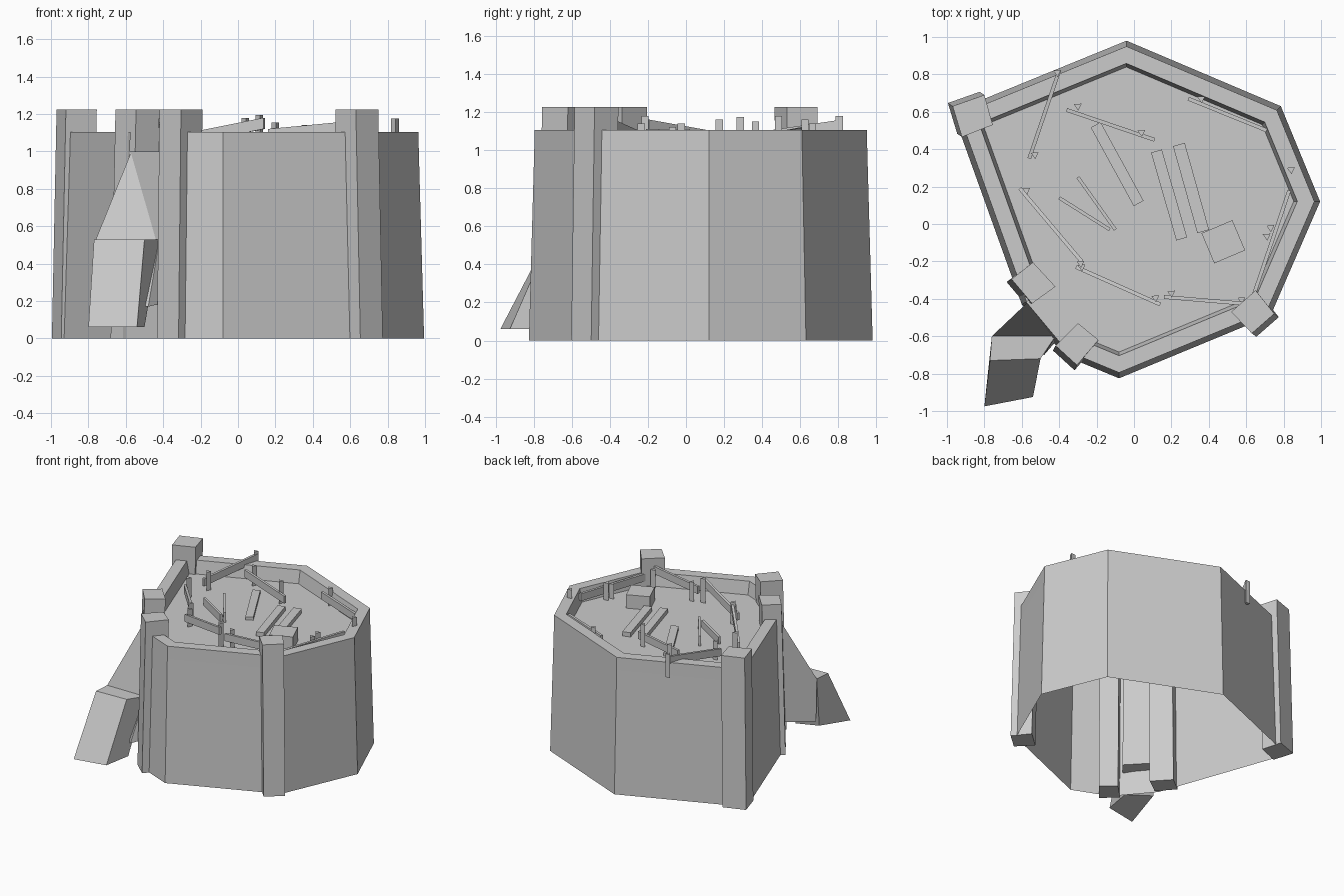
import bpy, bmesh, math
from mathutils import Vector

if "Cube" in bpy.data.objects:
    bpy.data.objects.remove(bpy.data.objects["Cube"])

stone = bpy.data.materials.new("grey stone")
stone.diffuse_color = (0.6, 0.6, 0.6, 1)
stone.use_nodes = True
stone.node_tree.nodes["Principled BSDF"].inputs["Base Color"].default_value = stone.diffuse_color


def add_mesh(name, verts, faces, fix=True):
    me = bpy.data.meshes.new(name)
    me.from_pydata([tuple(v) for v in verts], [], faces)
    if fix:
        bm = bmesh.new()
        bm.from_mesh(me)
        bmesh.ops.recalc_face_normals(bm, faces=bm.faces)
        bm.to_mesh(me)
        bm.free()
    ob = bpy.data.objects.new(name, me)
    bpy.context.collection.objects.link(ob)
    me.materials.append(stone)
    return ob


def loft(name, low, high):
    """Closed solid between two loops of 3D points."""
    n = len(low)
    faces = [tuple(range(n))[::-1], tuple(range(n, 2 * n))]
    faces += [(i, (i + 1) % n, n + (i + 1) % n, n + i) for i in range(n)]
    return add_mesh(name, list(low) + list(high), faces)


def inset(poly, d):
    """Offset a clockwise outline inward by d."""
    out, n = [], len(poly)
    for i in range(n):
        p, a, b = Vector(poly[i]), Vector(poly[i - 1]), Vector(poly[(i + 1) % n])
        e1, e2 = (p - a).normalized(), (b - p).normalized()
        n1, n2 = Vector((e1.y, -e1.x)), Vector((e2.y, -e2.x))
        m = (n1 + n2).normalized()
        out.append(p + m * d / m.dot(n1))
    return out


def at(pts, z):
    return [(p[0], p[1], z) for p in pts]


FLOOR, RIM, TOP = 1.0, 1.105, 1.225

# Curtain wall: open underneath, leaning outer face, rim, inner face and floor
outline = [(-0.04, 0.98), (0.785, 0.63), (0.995, 0.12), (0.73, -0.49),
           (-0.08, -0.825), (-0.37, -0.705), (-0.6, -0.43), (-0.97, 0.6)]
GATE = 5
n = len(outline)
rings = [at(outline, 0), at(inset(outline, 0.026), FLOOR), at(inset(outline, 0.028), RIM),
         at(inset(outline, 0.112), RIM), at(inset(outline, 0.13), FLOOR)]
verts = [v for r in rings for v in r]
faces = [tuple(range(4 * n, 5 * n))[::-1]]
for i in range(n):
    j = (i + 1) % n
    for k in range(4):
        if i == GATE and k > 0:
            continue
        faces.append((k * n + i, (k + 1) * n + i, (k + 1) * n + j, k * n + j))
faces.append((n + GATE, 4 * n + GATE, 4 * n + GATE + 1, n + GATE + 1))
add_mesh("curtain_wall", verts, faces, fix=False)

# Corner towers: square tops, foot pushed outward
towers = {
    "back_left_tower": [(-0.97, 0.63), (-0.80, 0.69), (-0.755, 0.53), (-0.92, 0.465)],
    "gate_left_tower": [(-0.54, -0.205), (-0.42, -0.335), (-0.545, -0.425), (-0.655, -0.295)],
    "gate_right_tower": [(-0.30, -0.53), (-0.19, -0.62), (-0.305, -0.755), (-0.42, -0.65)],
    "right_tower": [(0.65, -0.355), (0.75, -0.48), (0.63, -0.585), (0.52, -0.47)],
}
for name, top in towers.items():
    c = sum((Vector(p) for p in top), Vector((0, 0))) / 4
    out = c.normalized() * 0.03
    loft(name, at([Vector(p) + out for p in top], 0), at(top, TOP))

# Gate ramp: steep upper flight, small landing, lower flight
loft("upper_ramp",
     [(-0.53, -0.38, 0.2), (-0.36, -0.56, 0.2), (-0.48, -0.70, 0.17), (-0.74, -0.62, 0.17)],
     [(-0.57, -0.42, 1.0), (-0.39, -0.59, 1.0), (-0.42, -0.60, 0.53), (-0.76, -0.60, 0.53)])
loft("lower_ramp",
     [(-0.74, -0.66, 0.12), (-0.50, -0.70, 0.06), (-0.54, -0.925, 0.06), (-0.80, -0.975, 0.06)],
     [(-0.76, -0.60, 0.53), (-0.42, -0.60, 0.53), (-0.50, -0.72, 0.53), (-0.77, -0.73, 0.53)])


def plank(name, a, b, width, z0, z1, height):
    """Straight bar from a to b whose underside runs from z0 to z1."""
    a, b = Vector(a), Vector(b)
    d = (b - a).normalized()
    s = Vector((-d.y, d.x)) * width / 2
    low = [(*(a + s), z0), (*(b + s), z1), (*(b - s), z1), (*(a - s), z0)]
    loft(name, low, [(x, y, z + height) for x, y, z in low])


# Broken fence rails: ends and underside heights
rails = [((-0.56, 0.35), (-0.40, 0.82), 1.03, 1.10), ((-0.36, 0.61), (0.11, 0.45), 1.06, 1.03),
         ((-0.61, 0.19), (-0.28, -0.20), 1.03, 1.10), ((0.16, -0.39), (0.58, -0.425), 1.06, 1.10),
         ((-0.31, -0.23), (0.14, -0.43), 1.03, 1.12), ((0.29, 0.67), (0.71, 0.50), 1.03, 1.03),
         ((0.83, 0.18), (0.64, -0.38), 1.04, 1.04)]
for i, (a, b, z0, z1) in enumerate(rails):
    plank(f"fence_rail_{i + 1}", a, b, 0.02, z0, z1, 0.06)

# Three-sided fence posts: position and top height
posts = [(-0.53, 0.37, 1.15), (-0.41, 0.81, 1.18), (-0.30, 0.63, 1.16), (0.04, 0.49, 1.18),
         (-0.575, 0.18, 1.16), (-0.285, -0.21, 1.18), (0.20, -0.37, 1.155), (0.575, -0.405, 1.14),
         (-0.28, -0.23, 1.14), (0.115, -0.395, 1.195), (0.36, 0.67, 1.14), (0.84, 0.29, 1.175),
         (0.73, -0.02, 1.14), (0.71, -0.065, 1.12)]
for i, (x, y, z) in enumerate(posts):
    tri = [(x + 0.024 * math.cos(t), y + 0.024 * math.sin(t)) for t in (0.6, 2.7, 4.8)]
    loft(f"fence_post_{i + 1}", at(tri, FLOOR - 0.01), at(tri, z))

# Crossed boards and loose beams lying on the floor
plank("crossed_board_1", (-0.40, 0.14), (-0.13, -0.03), 0.018, 1.0, 1.0, 0.06)
plank("crossed_board_2", (-0.30, 0.25), (-0.10, -0.03), 0.018, 1.0, 1.0, 0.08)
plank("loose_beam_1", (-0.205, 0.53), (0.025, 0.11), 0.06, 1.0, 1.0, 0.025)
plank("loose_beam_2", (0.12, 0.39), (0.255, -0.08), 0.06, 1.0, 1.0, 0.035)
plank("loose_beam_3", (0.24, 0.425), (0.37, -0.04), 0.065, 1.0, 1.0, 0.035)

# Square block
plank("stone_block", (0.395, -0.13), (0.56, -0.06), 0.175, 1.0, 1.0, 0.11)
